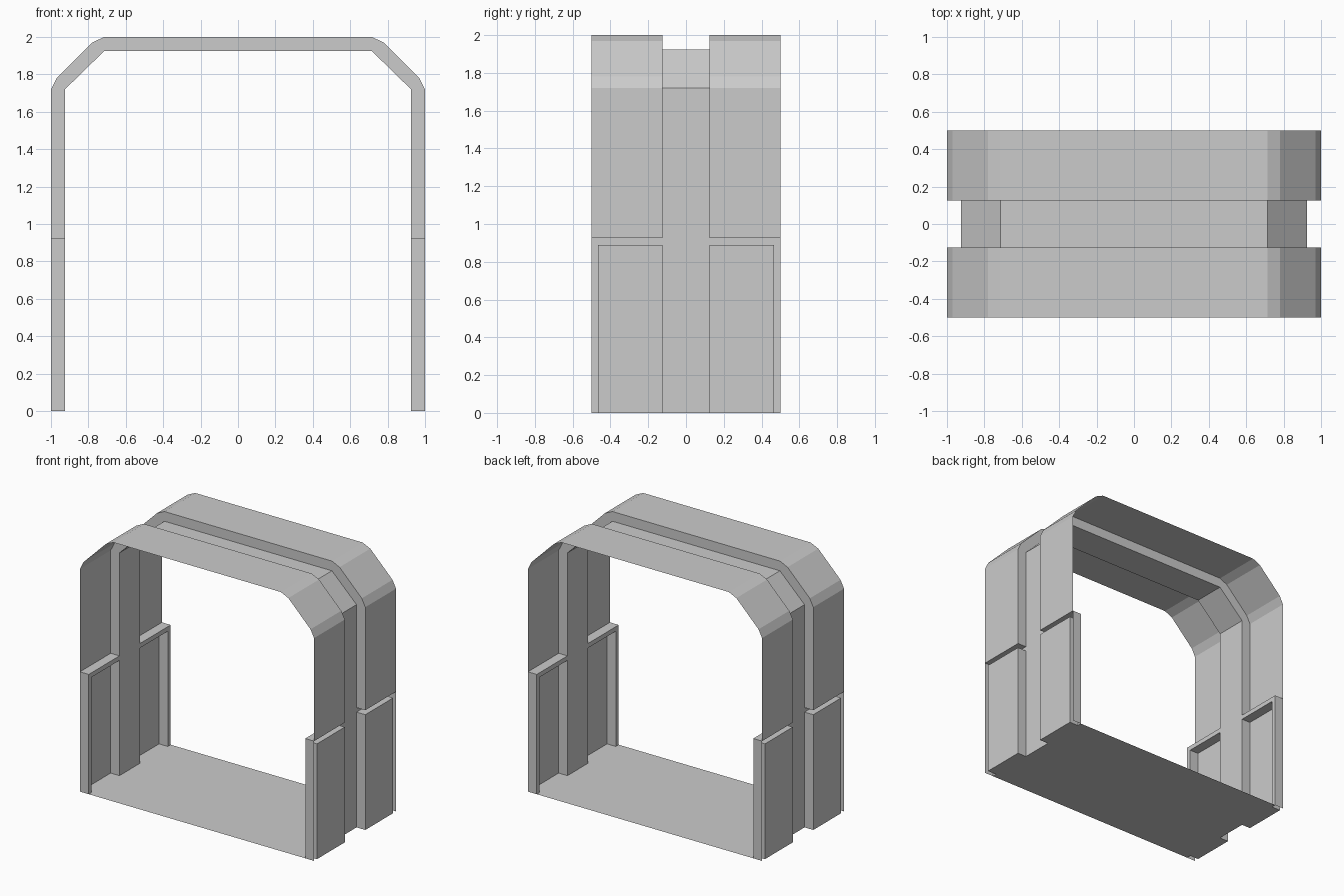
import bpy
import bmesh
from mathutils import Vector

cube = bpy.data.objects.get("Cube")
if cube:
    bpy.data.objects.remove(cube, do_unlink=True)

grey = bpy.data.materials.new("plain grey")
grey.use_nodes = True
colour = (0.6, 0.6, 0.6, 1)
grey.diffuse_color = colour
grey.node_tree.nodes["Principled BSDF"].inputs["Base Color"].default_value = colour

# Main dimensions
OUT, IN = 1.0, 0.925           # outer and recessed wall positions
SEAM_LOW, SEAM_HIGH = 0.89, 0.925
BAND, EDGE, END = 0.125, 0.465, 0.5
BEND = 1.72

outer_arch = [(OUT, SEAM_HIGH), (OUT, BEND), (0.97, 1.78), (0.78, 1.97), (0.715, 2.0), (0, 2.0)]
inner_arch = [(IN, SEAM_HIGH), (IN, BEND), (0.715, 1.925), (0, 1.925)]


def make(name, polygons):
    """One quarter of a sheet part, mirrored to the other three."""
    bm = bmesh.new()
    for points in polygons:
        bm.faces.new([bm.verts.new(p) for p in points])
    bmesh.ops.remove_doubles(bm, verts=bm.verts, dist=0.0001)
    # Turn the walls, roof and floor outward
    for face in bm.faces:
        face.normal_update()
        away = face.calc_center_median() - Vector((0, 0, 1))
        if abs(face.normal.y) < 0.5 and face.normal.dot(away) < 0:
            face.normal_flip()
    mesh = bpy.data.meshes.new(name)
    bm.to_mesh(mesh)
    bm.free()
    mesh.materials.append(grey)
    obj = bpy.data.objects.new(name, mesh)
    bpy.context.collection.objects.link(obj)
    mirror = obj.modifiers.new("mirror", 'MIRROR')
    mirror.use_axis = (True, True, False)
    return obj


def along_y(profile, y0, y1):
    return [[(a[0], y0, a[1]), (b[0], y0, b[1]), (b[0], y1, b[1]), (a[0], y1, a[1])]
            for a, b in zip(profile, profile[1:])]


def along_z(path, z0, z1):
    return [[(*a, z0), (*b, z0), (*b, z1), (*a, z1)] for a, b in zip(path, path[1:])]


def floor_rect(width, y0, y1):
    return [(0, y0, 0), (width, y0, 0), (width, y1, 0), (0, y1, 0)]


# Raised arch panels and recessed centre band
make("upper_arch_panels", along_y(outer_arch, BAND, END))
make("centre_band", along_y([(IN, 0)] + inner_arch, 0, BAND))

# Lower wall panels
make("lower_wall_panels", along_y([(OUT, 0), (OUT, SEAM_LOW)], BAND, EDGE))

# Horizontal seam between upper and lower panels
make("wall_seam",
     along_y([(OUT, SEAM_LOW), (IN, SEAM_LOW), (IN, SEAM_HIGH)], BAND, EDGE)
     + along_y([(IN, SEAM_HIGH), (OUT, SEAM_HIGH)], BAND, END))

# Vertical channel and flange at the open ends
make("end_channel", along_z([(OUT, EDGE), (IN, EDGE)], 0, SEAM_LOW))
make("end_flange", along_z([(IN, EDGE), (IN, END), (OUT, END)], 0, SEAM_HIGH))

# Side walls of the centre recess
ring = [(x, BAND, z) for x, z in outer_arch + inner_arch[::-1]]
make("recess_sides", [ring] + along_z([(OUT, BAND), (IN, BAND)], 0, SEAM_LOW))

# Floor sheet, notched at the recess and channels
make("floor", [floor_rect(IN, 0, BAND), floor_rect(OUT, BAND, EDGE),
               floor_rect(IN, EDGE, END)])
